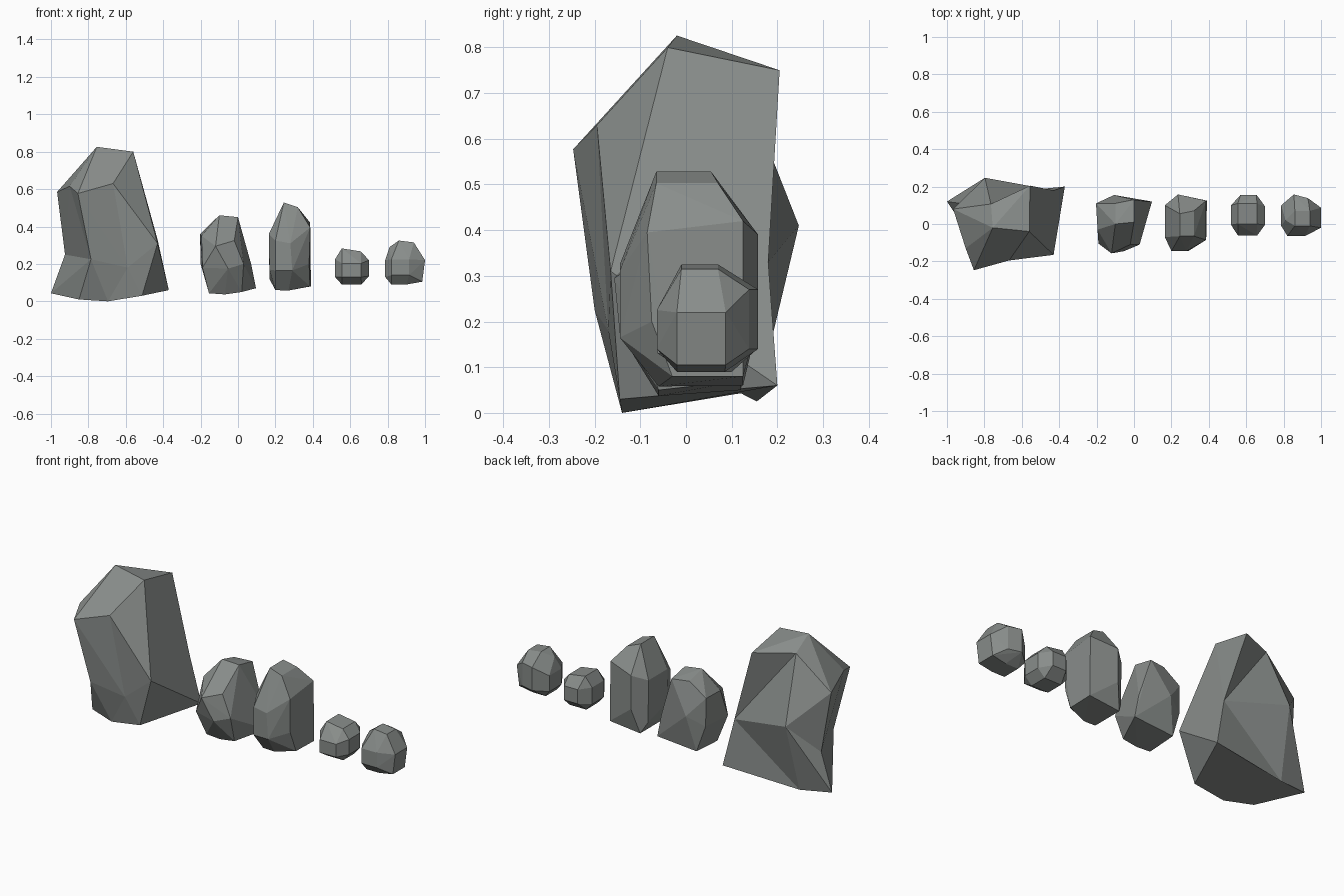
import bpy, bmesh, math
from itertools import product
from mathutils import Vector

if "Cube" in bpy.data.objects:
    bpy.data.objects.remove(bpy.data.objects["Cube"])

# Dark stone grey
stone = bpy.data.materials.new("stone")
stone.diffuse_color = (0.25, 0.268, 0.258, 1)
stone.use_nodes = True
stone.node_tree.nodes["Principled BSDF"].inputs["Base Color"].default_value = stone.diffuse_color


def finish(bm, name):
    bmesh.ops.recalc_face_normals(bm, faces=bm.faces)
    bmesh.ops.dissolve_limit(bm, angle_limit=math.radians(3), verts=bm.verts, edges=bm.edges)
    me = bpy.data.meshes.new(name)
    bm.to_mesh(me)
    bm.free()
    me.materials.append(stone)
    ob = bpy.data.objects.new(name, me)
    bpy.context.collection.objects.link(ob)
    return ob


def hull_rock(name, points):
    """Faceted convex stone around a handful of corner points."""
    bm = bmesh.new()
    for p in points:
        bm.verts.new(p)
    res = bmesh.ops.convex_hull(bm, input=bm.verts)
    loose = {g for g in res["geom_interior"] + res["geom_unused"] if isinstance(g, bmesh.types.BMVert)}
    bmesh.ops.delete(bm, geom=list(loose), context='VERTS')
    return finish(bm, name)


def loft_rock(name, rings, apex, valleys=()):
    """Faceted stone from stacked rings; quads split along the outer diagonal, except valleys."""
    bm = bmesh.new()
    cache = {}

    def vert(p):
        if p not in cache:
            cache[p] = bm.verts.new(p)
        return cache[p]

    def face(*ps):
        ps = list(dict.fromkeys(ps))
        if len(ps) > 2:
            bm.faces.new([vert(p) for p in ps])

    pts = [p for r in rings for p in r]
    centre = sum((Vector(p) for p in pts), Vector()) / len(pts)

    def reach(p, q):
        return (((Vector(p) + Vector(q)) / 2 - centre).xy).length

    n = len(rings[0])
    for low, high in zip(rings, rings[1:]):
        for i in range(n):
            a, b, c, d = low[i], low[(i + 1) % n], high[(i + 1) % n], high[i]
            if (reach(b, d) > reach(a, c)) != (i in valleys):
                face(a, b, d)
                face(b, c, d)
            else:
                face(a, b, c)
                face(a, c, d)
    top = rings[-1]
    for i in range(n):
        face(top[i], top[(i + 1) % n], apex)
    face(*reversed(rings[0]))
    return finish(bm, name)


def block(xs, ys, zs):
    return list(product(xs, ys, zs))


# Large boulder: base, waist and shoulder rings, going left, front, right, back
base = [(-1.0, .12, .043), (-.85, -.09, .01), (-.85, -.09, .01), (-.695, -.14, .0),
        (-.513, -.145, .03), (-.37, .2, .06), (-.82, .155, .025)]
waist = [(-.925, .11, .25), (-.786, -.2, .225), (-.786, -.2, .225), (-.59, -.17, .18),
         (-.43, -.165, .31), (-.43, .18, .33), (-.797, .247, .41)]
shoulder = [(-.967, .08, .585), (-.90, -.13, .615), (-.856, -.247, .577), (-.668, -.195, .63),
            (-.56, -.04, .80), (-.556, .205, .75), (-.765, .107, .765)]
loft_rock("large_boulder", [base, waist, shoulder], (-.755, -.02, .826), valleys=(5,))

# Medium rock with a flared right foot
hull_rock("medium_rock", [
    (-.10, 0, .46), (0, .01, .45), (-.10, .11, .43), (0, .13, .425),
    (-.203, .11, .36), (-.195, -.03, .35), (-.12, -.157, .295), (-.02, -.11, .325),
    (-.19, -.105, .18), (-.053, -.145, .175), (.03, -.11, .20), (.07, .12, .20),
    (-.107, .155, .25), (-.20, .11, .20),
    (-.155, -.06, .043), (-.07, -.06, .037), (.02, -.06, .05), (.096, .12, .07), (-.15, .12, .05)])

# Tall rock
hull_rock("tall_rock", [
    (.245, -.065, .528), (.245, .055, .528), (.32, -.065, .503), (.32, .07, .503),
    (.386, -.085, .395), (.386, .125, .42), (.165, -.07, .36), (.165, .10, .36), (.235, .158, .39),
    (.20, -.145, .325), (.28, -.145, .31), (.20, -.145, .165), (.29, -.145, .165), (.38, -.075, .20),
    (.168, -.07, .17), (.168, .10, .12), (.235, .158, .20),
    (.20, -.06, .06), (.27, -.06, .058), (.385, -.03, .08), (.39, .125, .08), (.20, .125, .06)])

# Small pebble: chamfered block made from its six faces
hull_rock("small_pebble",
          [(.555, 0, .283), (.657, 0, .267), (.555, .11, .283), (.657, .11, .267)]
          + block((.556, .658), (-.062,), (.13, .203))
          + block((.57, .655), (.156,), (.14, .22))
          + block((.519,), (-.005, .10), (.13, .225))
          + block((.70,), (-.005, .095), (.135, .22))
          + block((.555, .66), (0, .10), (.09,)))

# Round pebble
hull_rock("round_pebble",
          [(.86, -.01, .325), (.94, -.01, .315), (.86, .07, .325), (.94, .07, .315),
           (.81, .02, .29)]
          + block((.82, .915), (-.064,), (.14, .225))
          + [(.855, .158, .27), (.93, .138, .27), (.855, .158, .14), (.93, .138, .14)]
          + block((.787,), (-.01, .10), (.13, .22))
          + block((1.0,), (-.02, .087), (.22,))
          + block((.985,), (-.02, .087), (.105,))
          + block((.82, .90), (-.02, .085), (.09,)))
